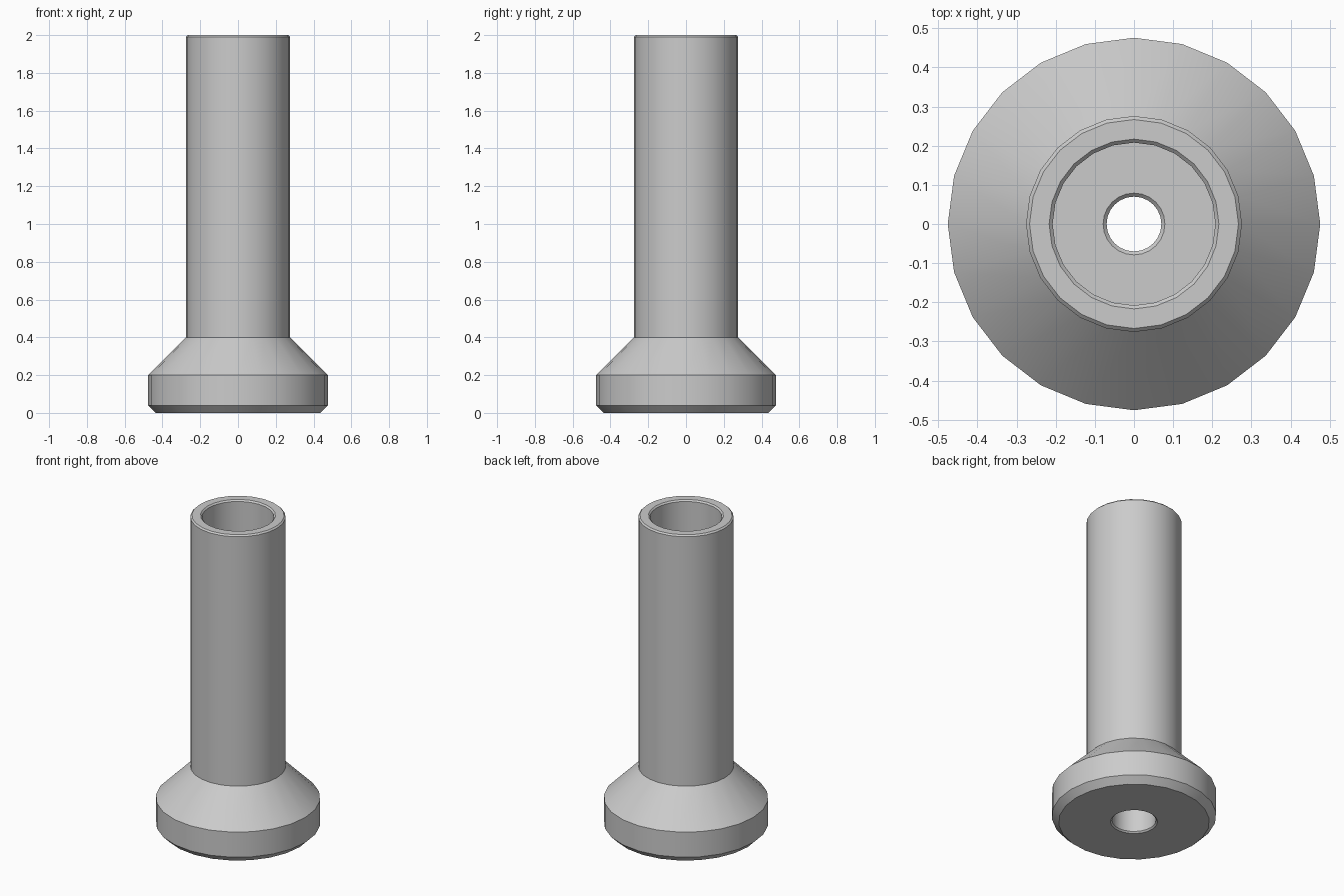
import bpy, bmesh
from math import radians, tau

SIDES = 24

cube = bpy.data.objects.get("Cube")
if cube:
    bpy.data.objects.remove(cube, do_unlink=True)

# Plain grey finish
grey = bpy.data.materials.new("grey_metal")
grey.use_nodes = True
colour = (0.6, 0.6, 0.6, 1)
grey.diffuse_color = colour
grey.node_tree.nodes["Principled BSDF"].inputs["Base Color"].default_value = colour


def lathe(name, profile, material):
    """Revolve a closed (radius, z) profile around the z axis."""
    bm = bmesh.new()
    verts = [bm.verts.new((r, 0, z)) for r, z in profile]
    edges = [bm.edges.new((v, verts[(i + 1) % len(verts)])) for i, v in enumerate(verts)]
    bmesh.ops.spin(bm, geom=verts + edges, cent=(0, 0, 0), axis=(0, 0, 1),
                   angle=tau, steps=SIDES, use_merge=True)
    bmesh.ops.remove_doubles(bm, verts=bm.verts, dist=0.0005)
    bmesh.ops.recalc_face_normals(bm, faces=bm.faces)
    mesh = bpy.data.meshes.new(name)
    bm.to_mesh(mesh)
    bm.free()
    mesh.materials.append(material)
    obj = bpy.data.objects.new(name, mesh)
    bpy.context.collection.objects.link(obj)
    bpy.ops.object.select_all(action="DESELECT")
    obj.select_set(True)
    bpy.context.view_layer.objects.active = obj
    bpy.ops.object.shade_smooth_by_angle(angle=radians(30))
    return obj


base, tube, bore, hole, recess = 0.476, 0.276, 0.208, 0.07, 0.127
c = 0.009  # small edge chamfer
floor, recess_top = 0.4, 0.2

# Outside: chamfered foot, cone and tube
outside = [(base - 0.04, 0), (base, 0.04), (base, 0.2), (tube, 0.4), (tube, 2 - c)]
# Rim and bore down to the inner floor
inside = [(tube - c, 2), (bore + c, 2), (bore, 2 - c), (bore, floor)]
# Through hole and wider recess underneath
through = [(hole + c, floor), (hole, floor - c), (hole, recess_top),
           (recess, recess_top), (recess, c), (recess + c, 0)]

lathe("flanged_sleeve", outside + inside + through, grey)
